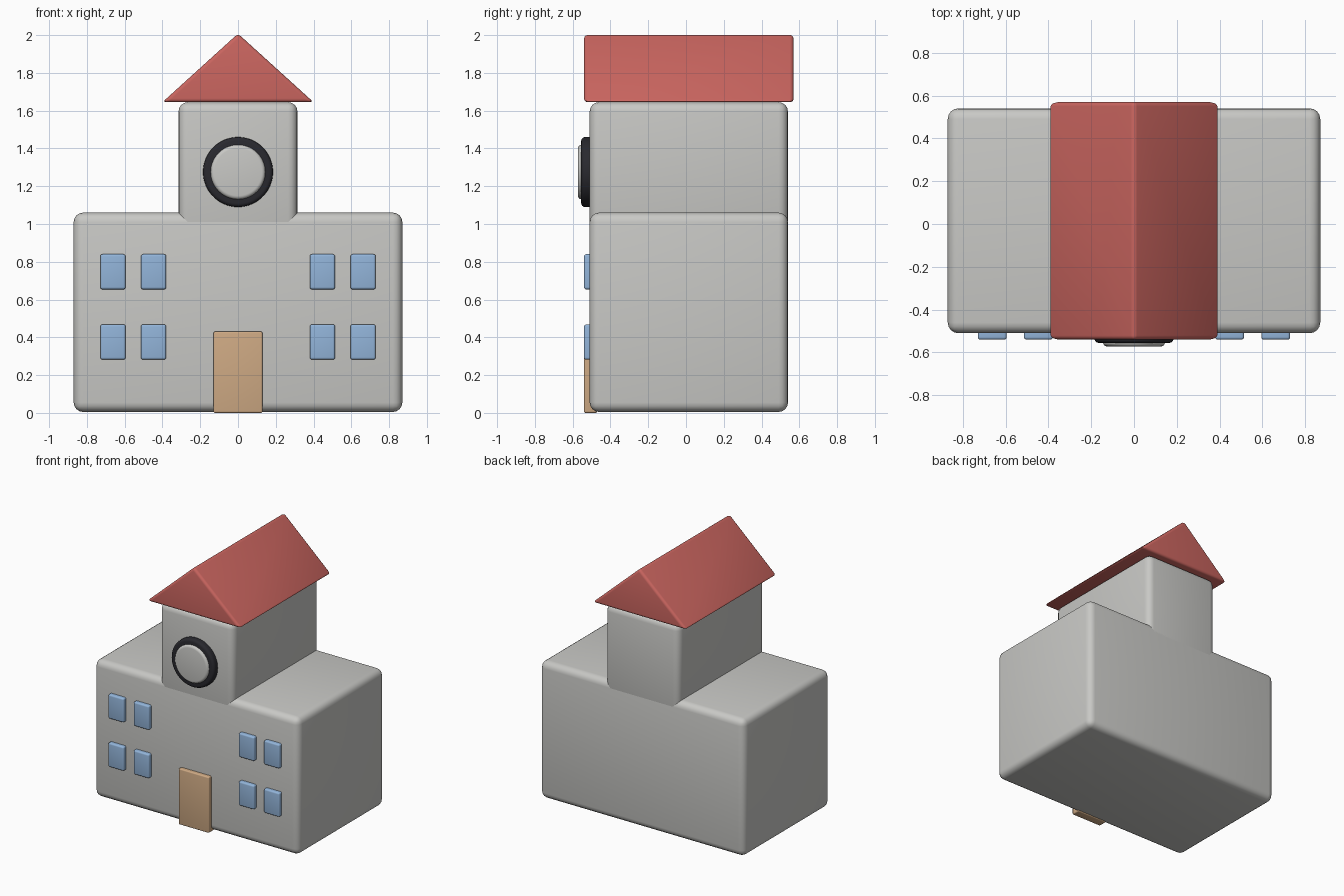
import bpy, bmesh, math
from mathutils import Matrix, Vector

if "Cube" in bpy.data.objects:
    bpy.data.objects.remove(bpy.data.objects["Cube"])


def material(name, rgb):
    m = bpy.data.materials.new(name)
    m.use_nodes = True
    m.diffuse_color = (*rgb, 1)
    m.node_tree.nodes["Principled BSDF"].inputs["Base Color"].default_value = (*rgb, 1)
    return m


STONE = material("stone grey", (0.58, 0.58, 0.56))
RED = material("roof red", (0.59, 0.13, 0.115))
BLUE = material("window blue", (0.29, 0.46, 0.70))
TAN = material("door tan", (0.62, 0.40, 0.23))
BLACK = material("dark rim", (0.022, 0.022, 0.028))


def finish(name, bm, mat, bevel, segments=4):
    """Turn a bmesh into a rounded, smooth-shaded object."""
    bmesh.ops.recalc_face_normals(bm, faces=bm.faces)
    mesh = bpy.data.meshes.new(name)
    bm.to_mesh(mesh)
    bm.free()
    mesh.materials.append(mat)
    obj = bpy.data.objects.new(name, mesh)
    bpy.context.collection.objects.link(obj)
    mod = obj.modifiers.new("rounded edges", 'BEVEL')
    mod.width = bevel
    mod.segments = segments
    mod.limit_method = 'ANGLE'
    mod.angle_limit = math.radians(30)
    bpy.ops.object.select_all(action='DESELECT')
    obj.select_set(True)
    bpy.context.view_layer.objects.active = obj
    bpy.ops.object.modifier_apply(modifier=mod.name)
    bpy.ops.object.shade_smooth_by_angle(angle=math.radians(40))
    return obj


def box(name, low, high, mat, bevel):
    low, high = Vector(low), Vector(high)
    bm = bmesh.new()
    bmesh.ops.create_cube(bm, size=1, matrix=Matrix.Translation((low + high) / 2)
                          @ Matrix.Diagonal((*(high - low), 1)))
    return finish(name, bm, mat, bevel)


def disc(name, radius, front, back, z, mat, bevel):
    """Round plate facing the front."""
    bm = bmesh.new()
    bmesh.ops.create_cone(bm, cap_ends=True, segments=64, radius1=radius, radius2=radius,
                          depth=back - front,
                          matrix=Matrix.Translation((0, (front + back) / 2, z))
                          @ Matrix.Rotation(math.pi / 2, 4, 'X'))
    return finish(name, bm, mat, bevel)


FRONT, BACK = -0.51, 0.54

# Building masses
box("main_hall", (-0.87, FRONT, 0.005), (0.87, BACK, 1.06), STONE, 0.05)
box("tower", (-0.315, FRONT, 0.95), (0.315, BACK, 1.645), STONE, 0.05)

# Gabled roof: a triangle extruded from front to back
bm = bmesh.new()
gable = bm.faces.new([bm.verts.new((x, -0.54, z))
                      for x, z in ((-0.4, 1.645), (0.4, 1.645), (0, 2.008))])
new = bmesh.ops.extrude_face_region(bm, geom=[gable])["geom"]
bmesh.ops.translate(bm, vec=(0, 1.11, 0),
                    verts=[v for v in new if isinstance(v, bmesh.types.BMVert)])
finish("roof", bm, RED, 0.02)

# Clock on the tower
disc("clock_rim", 0.185, -0.555, -0.48, 1.275, BLACK, 0.02)
disc("clock_face", 0.145, -0.572, -0.48, 1.275, STONE, 0.02)

# Door and windows
box("door", (-0.13, -0.54, 0), (0.13, -0.47, 0.43), TAN, 0.009)
for side, sign in (("right", -1), ("left", 1)):
    for column, x in (("inner", 0.447), ("outer", 0.662)):
        for row, z in (("lower", 0.375), ("upper", 0.747)):
            cx = sign * x
            box(f"window_{side}_{column}_{row}", (cx - 0.067, -0.54, z - 0.093),
                (cx + 0.067, -0.48, z + 0.093), BLUE, 0.012)
